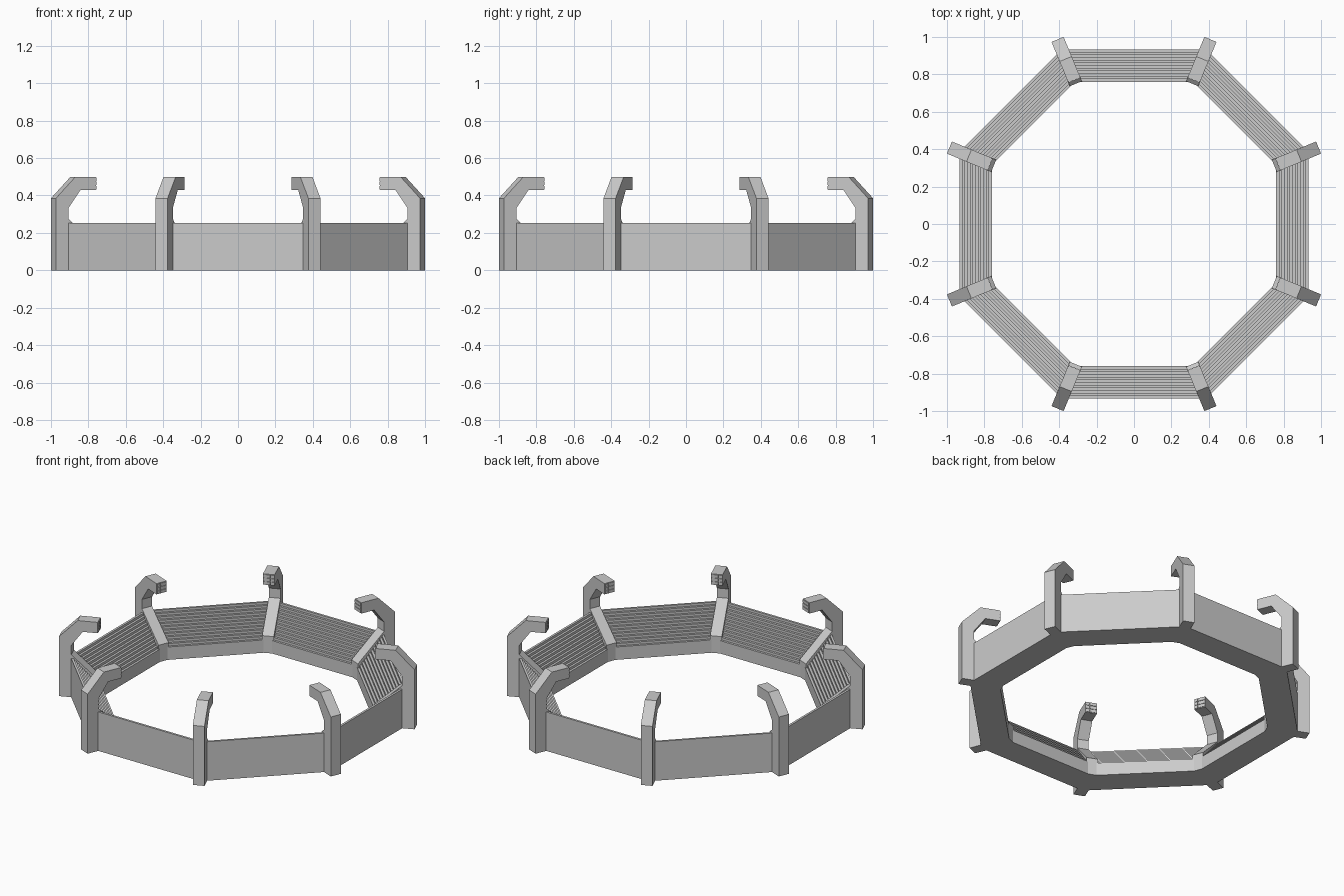
import bpy, bmesh, math
from mathutils import Matrix, Vector

cube = bpy.data.objects.get("Cube")
if cube:
    bpy.data.objects.remove(cube, do_unlink=True)

SIDES = 8
HALF = math.pi / SIDES
STEPS = 12
PILLAR_WIDTH = 0.07

concrete = bpy.data.materials.new("grey concrete")
concrete.use_nodes = True
grey = (0.6, 0.6, 0.6, 1)
concrete.diffuse_color = grey
concrete.node_tree.nodes["Principled BSDF"].inputs["Base Color"].default_value = grey


def finish(name, bm):
    bmesh.ops.recalc_face_normals(bm, faces=bm.faces)
    mesh = bpy.data.meshes.new(name)
    bm.to_mesh(mesh)
    bm.free()
    mesh.materials.append(concrete)
    obj = bpy.data.objects.new(name, mesh)
    bpy.context.collection.objects.link(obj)
    return obj


# Octagonal stand: a stepped section swept around the arena
inner, outer, low, high = 0.76, 0.932, 0.083, 0.252
section = [(outer, 0), (inner, 0)]
for i in range(STEPS):
    z = low + (high - low) * i / (STEPS - 1)
    section.append((inner + (outer - inner) * i / STEPS, z))
    section.append((inner + (outer - inner) * (i + 1) / STEPS, z))

bm = bmesh.new()
rings = []
for k in range(SIDES):
    a = HALF + 2 * HALF * k
    rings.append([bm.verts.new((r / math.cos(HALF) * math.cos(a),
                                r / math.cos(HALF) * math.sin(a), z))
                  for r, z in section])
for k in range(SIDES):
    here, there = rings[k], rings[(k + 1) % SIDES]
    for j in range(len(section)):
        n = (j + 1) % len(section)
        bm.faces.new((here[j], here[n], there[n], there[j]))
finish("stepped_stand", bm)

# Hooked pillar outline as (radius, height)
hook = [(0.812, 0), (1.068, 0), (1.068, 0.385), (0.955, 0.5), (0.835, 0.5),
        (0.835, 0.43), (0.925, 0.43), (0.994, 0.335), (0.994, 0.275), (0.812, 0.11)]

for k in range(SIDES):
    turn = Matrix.Rotation(HALF + 2 * HALF * k, 4, 'Z')

    # Pillar, extruded across its width
    bm = bmesh.new()
    face = bm.faces.new([bm.verts.new((r, -PILLAR_WIDTH / 2, z)) for r, z in hook])
    grown = bmesh.ops.extrude_face_region(bm, geom=[face])
    moved = [v for v in grown["geom"] if isinstance(v, bmesh.types.BMVert)]
    bmesh.ops.translate(bm, verts=moved, vec=(0, PILLAR_WIDTH, 0))
    bm.transform(turn)
    finish(f"hooked_pillar_{k + 1}", bm)

    # Three by three floodlight panel on the hook tip
    bm = bmesh.new()
    for row in (-1, 0, 1):
        for col in (-1, 0, 1):
            spot = Matrix.Translation(Vector((0.834, col * 0.0225, 0.465 + row * 0.0225)))
            bmesh.ops.create_cube(bm, size=1, matrix=spot @ Matrix.Diagonal((0.006, 0.019, 0.019, 1)))
    bm.transform(turn)
    finish(f"floodlight_panel_{k + 1}", bm)
